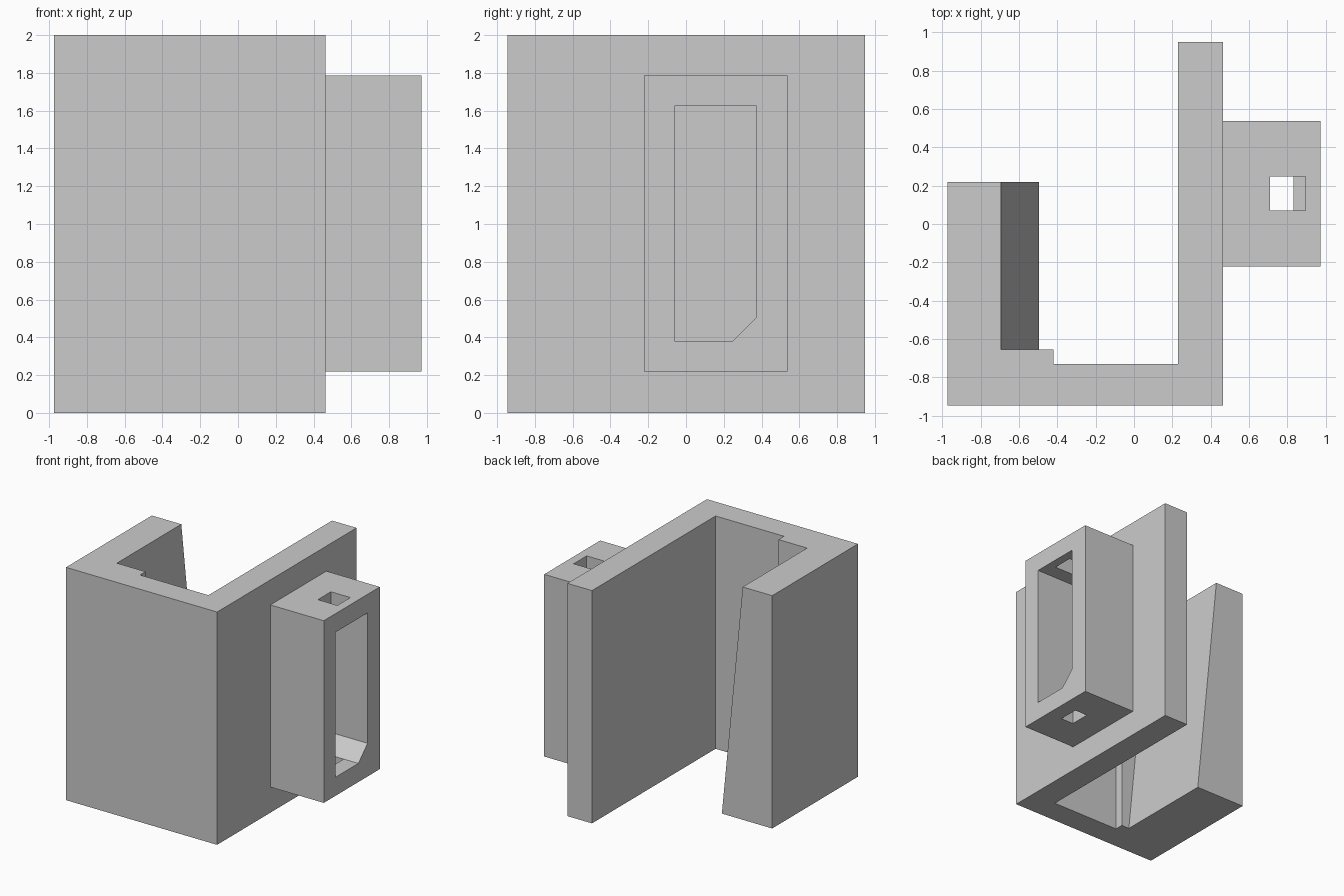
import bpy
import bmesh

cube = bpy.data.objects.get("Cube")
if cube:
    bpy.data.objects.remove(cube, do_unlink=True)

grey = bpy.data.materials.new("plain grey")
grey.use_nodes = True
colour = (0.6, 0.6, 0.6, 1)
grey.diffuse_color = colour
grey.node_tree.nodes["Principled BSDF"].inputs["Base Color"].default_value = colour


def loft(name, start, end):
    """Solid between two matching outlines given as 3D points."""
    bm = bmesh.new()
    a = [bm.verts.new(p) for p in start]
    b = [bm.verts.new(p) for p in end]
    bm.faces.new(a)
    bm.faces.new(b)
    for i in range(len(a)):
        j = (i + 1) % len(a)
        bm.faces.new((a[i], a[j], b[j], b[i]))
    bmesh.ops.recalc_face_normals(bm, faces=bm.faces[:])
    mesh = bpy.data.meshes.new(name)
    bm.to_mesh(mesh)
    bm.free()
    mesh.materials.append(grey)
    obj = bpy.data.objects.new(name, mesh)
    bpy.context.collection.objects.link(obj)
    return obj


def box(name, x, y, z):
    ring = [(x[0], y[0]), (x[1], y[0]), (x[1], y[1]), (x[0], y[1])]
    return loft(name, [(*p, z[0]) for p in ring], [(*p, z[1]) for p in ring])


def cut(target, cutter):
    mod = target.modifiers.new("cut", "BOOLEAN")
    mod.operation = "DIFFERENCE"
    mod.solver = "EXACT"
    mod.object = cutter
    cutter.hide_render = True
    bpy.context.view_layer.objects.active = target
    bpy.ops.object.modifier_apply(modifier=mod.name)
    bpy.data.objects.remove(cutter, do_unlink=True)


# U-shaped bracket: the short arm's inner face slopes, wider at the bottom
def bracket_outline(inner_x, z):
    outline = [(-0.973, -0.945), (0.463, -0.945), (0.463, 0.948), (0.23, 0.948),
               (0.23, -0.73), (-0.42, -0.73), (-0.42, -0.655), (inner_x, -0.655),
               (inner_x, 0.22), (-0.973, 0.22)]
    return [(x, y, z) for x, y in outline]


loft("bracket", bracket_outline(-0.495, 0), bracket_outline(-0.693, 2))

# Side housing
housing = box("side_housing", (0.463, 0.971), (-0.222, 0.538), (0.22, 1.785))

# Slot open to the side, with one chamfered lower corner
slot = [(-0.062, 0.38), (0.247, 0.38), (0.372, 0.505), (0.372, 1.625), (-0.062, 1.625)]
cut(housing, loft("slot_cutter", [(0.4, y, z) for y, z in slot],
                  [(1.1, y, z) for y, z in slot]))

# Hole in the roof and a narrower one in the floor
hole_y = (0.07, 0.247)
cut(housing, box("roof_hole_cutter", (0.71, 0.895), hole_y, (1.5, 1.9)))
cut(housing, box("floor_hole_cutter", (0.71, 0.832), hole_y, (0.1, 0.45)))
